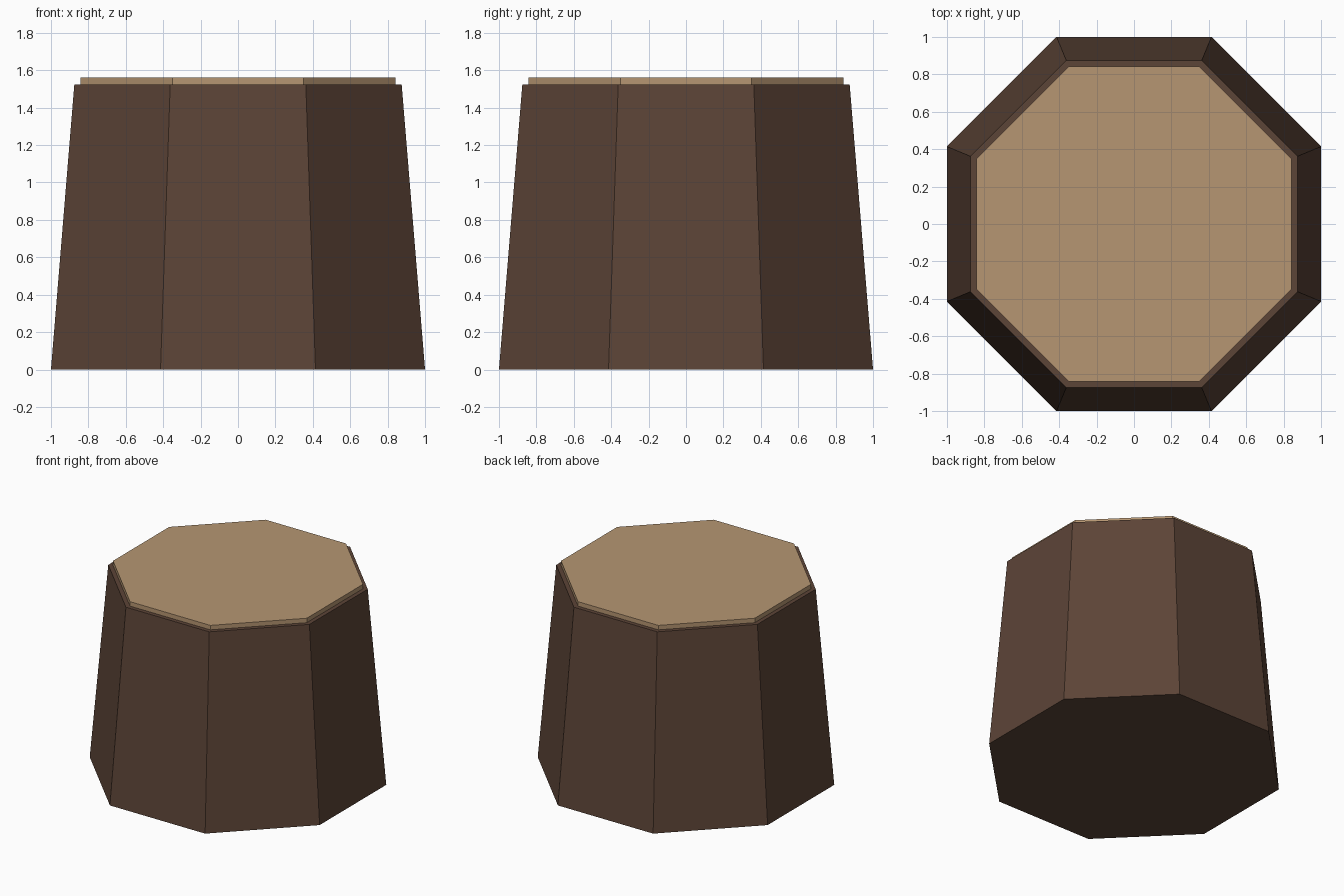
import bpy
import math

cube = bpy.data.objects.get("Cube")
if cube:
    bpy.data.objects.remove(cube, do_unlink=True)

SIDES = 8
CORNER = 1 / math.cos(math.pi / SIDES)  # flat-to-centre distance -> corner radius


def make_material(name, color):
    mat = bpy.data.materials.new(name)
    mat.use_nodes = True
    mat.diffuse_color = color
    mat.node_tree.nodes["Principled BSDF"].inputs["Base Color"].default_value = color
    return mat


def octagon_block(name, bottom, top, z0, z1, mat):
    """Flat-shaded eight-sided frustum, with flats facing the axes."""
    bpy.ops.mesh.primitive_cone_add(
        vertices=SIDES, radius1=bottom * CORNER, radius2=top * CORNER,
        depth=z1 - z0, location=(0, 0, (z0 + z1) / 2),
        rotation=(0, 0, math.pi / SIDES))
    obj = bpy.context.object
    obj.name = name
    obj.data.materials.append(mat)
    bpy.ops.object.transform_apply(location=True, rotation=True, scale=True)
    return obj


bark = make_material("dark bark", (0.107, 0.058, 0.038, 1))
wood = make_material("cut wood", (0.468, 0.305, 0.168, 1))

# Tapered trunk
octagon_block("trunk", 1.0, 0.875, 0, 1.525, bark)
# Pale cut face, raised slightly above the bark rim
octagon_block("cut_top", 0.843, 0.843, 1.5, 1.56, wood)
